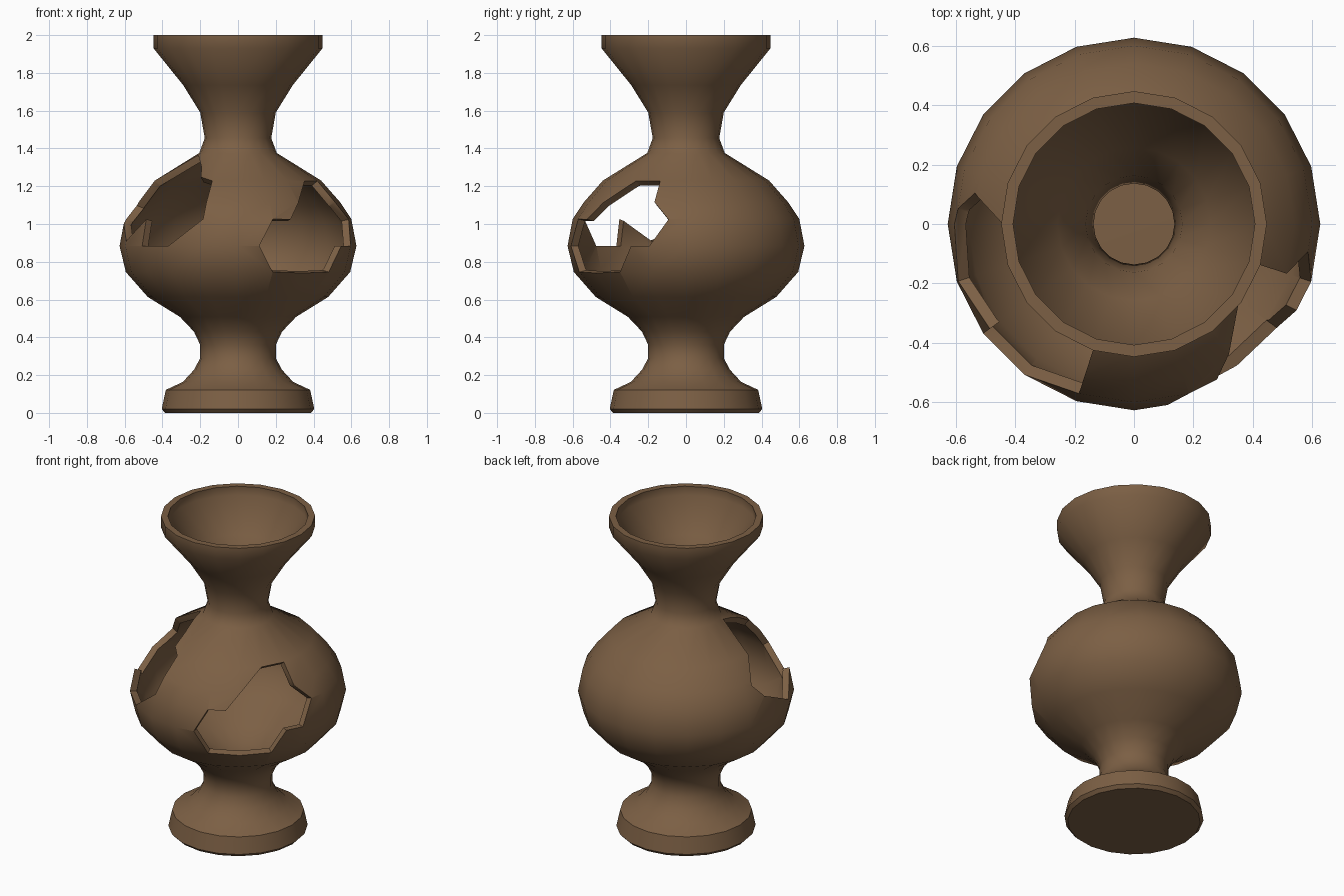
import bpy, bmesh, math
from mathutils import Vector, Matrix

if "Cube" in bpy.data.objects:
    bpy.data.objects.remove(bpy.data.objects["Cube"])

SIDES = 20
WALL = 0.04
CENTRE = Vector((0, 0, 0.88))

# Outer profile of the vase: (radius, height), foot to rim
PROFILE = [(0.0, 0.0), (0.385, 0.0), (0.404, 0.02), (0.382, 0.122), (0.292, 0.164),
           (0.233, 0.228), (0.2, 0.29), (0.2, 0.36), (0.233, 0.43), (0.307, 0.508),
           (0.478, 0.614), (0.594, 0.746), (0.627, 0.884), (0.6, 1.026),
           (0.54, 1.116), (0.44, 1.23), (0.205, 1.376), (0.176, 1.455),
           (0.2, 1.59), (0.29, 1.735), (0.447, 1.93), (0.447, 2.0)]

# Broken openings: (degrees round from the front, height); right is positive
RIGHT_HOLE = [(53, 1.228), (72, 1.228), (72, 1.116), (81, 1.026), (72, 0.884),
              (62, 0.884), (54, 0.746), (18, 0.746), (10.5, 0.884), (18, 1.026),
              (28, 1.026)]
LEFT_HOLE = [(-18, 1.026), (-18, 1.228), (-29, 1.25), (-36, 1.3), (-70, 1.365),
             (-90, 1.228), (-101, 1.1), (-95, 1.026), (-72, 0.91), (-54, 1.026),
             (-54, 0.884), (-36, 0.884)]


def add_object(name, bm):
    bmesh.ops.recalc_face_normals(bm, faces=bm.faces)
    mesh = bpy.data.meshes.new(name)
    bm.to_mesh(mesh)
    bm.free()
    obj = bpy.data.objects.new(name, mesh)
    bpy.context.collection.objects.link(obj)
    return obj


def radius_at(z):
    for (r0, z0), (r1, z1) in zip(PROFILE, PROFILE[1:]):
        if z1 > z0 and z0 <= z <= z1:
            return r0 + (r1 - r0) * (z - z0) / (z1 - z0)
    return PROFILE[-1][0]


def make_cutter(name, outline):
    """Wedge that runs outwards from the belly centre through the outline."""
    bm = bmesh.new()
    rings = []
    for scale in (0.5, 1.5):
        ring = []
        for deg, z in outline:
            a = math.radians(deg)
            r = radius_at(z)
            p = Vector((r * math.sin(a), -r * math.cos(a), z))
            ring.append(bm.verts.new(CENTRE + (p - CENTRE) * scale))
        rings.append(ring)
    inner, outer = rings
    n = len(outline)
    for i in range(n):
        j = (i + 1) % n
        bm.faces.new((inner[i], inner[j], outer[j], outer[i]))
    caps = [bm.faces.new(inner), bm.faces.new(outer)]
    bmesh.ops.triangulate(bm, faces=caps)
    cutter = add_object(name, bm)
    cutter.hide_render = True
    return cutter


# Vase shell, turned from the profile
bm = bmesh.new()
verts = [bm.verts.new((r, 0, z)) for r, z in PROFILE]
edges = [bm.edges.new(pair) for pair in zip(verts, verts[1:])]
bmesh.ops.spin(bm, geom=verts + edges, cent=(0, 0, 0), axis=(0, 0, 1),
               angle=math.tau, steps=SIDES, use_merge=False)
bmesh.ops.remove_doubles(bm, verts=bm.verts, dist=0.0005)
vase = add_object("vase", bm)

# Wall thickness, inwards
bm = bmesh.new()
bm.from_mesh(vase.data)
if max(bm.faces, key=lambda f: f.calc_center_median().length).normal.length == 0:
    bm.normal_update()
top = max(bm.faces, key=lambda f: f.calc_center_median().z)
c = top.calc_center_median()
if top.normal.dot(Vector((c.x, c.y, 0))) < 0:
    bmesh.ops.reverse_faces(bm, faces=bm.faces)
bm.to_mesh(vase.data)
bm.free()
wall = vase.modifiers.new("wall", 'SOLIDIFY')
wall.thickness = WALL
wall.offset = -1

# Broken openings in the belly
cutters = [make_cutter("right_hole_cutter", RIGHT_HOLE),
           make_cutter("left_hole_cutter", LEFT_HOLE)]
for cutter in cutters:
    cut = vase.modifiers.new("cut", 'BOOLEAN')
    cut.operation = 'DIFFERENCE'
    cut.solver = 'EXACT'
    cut.object = cutter

bpy.context.view_layer.objects.active = vase
vase.select_set(True)
for mod in list(vase.modifiers):
    bpy.ops.object.modifier_apply(modifier=mod.name)
for cutter in cutters:
    bpy.data.objects.remove(cutter, do_unlink=True)

# Brown clay
clay = bpy.data.materials.new("brown_clay")
clay.diffuse_color = (0.2, 0.115, 0.058, 1)
clay.use_nodes = True
clay.node_tree.nodes["Principled BSDF"].inputs["Base Color"].default_value = clay.diffuse_color
vase.data.materials.clear()
vase.data.materials.append(clay)
bpy.ops.object.shade_smooth_by_angle(angle=math.radians(45))
